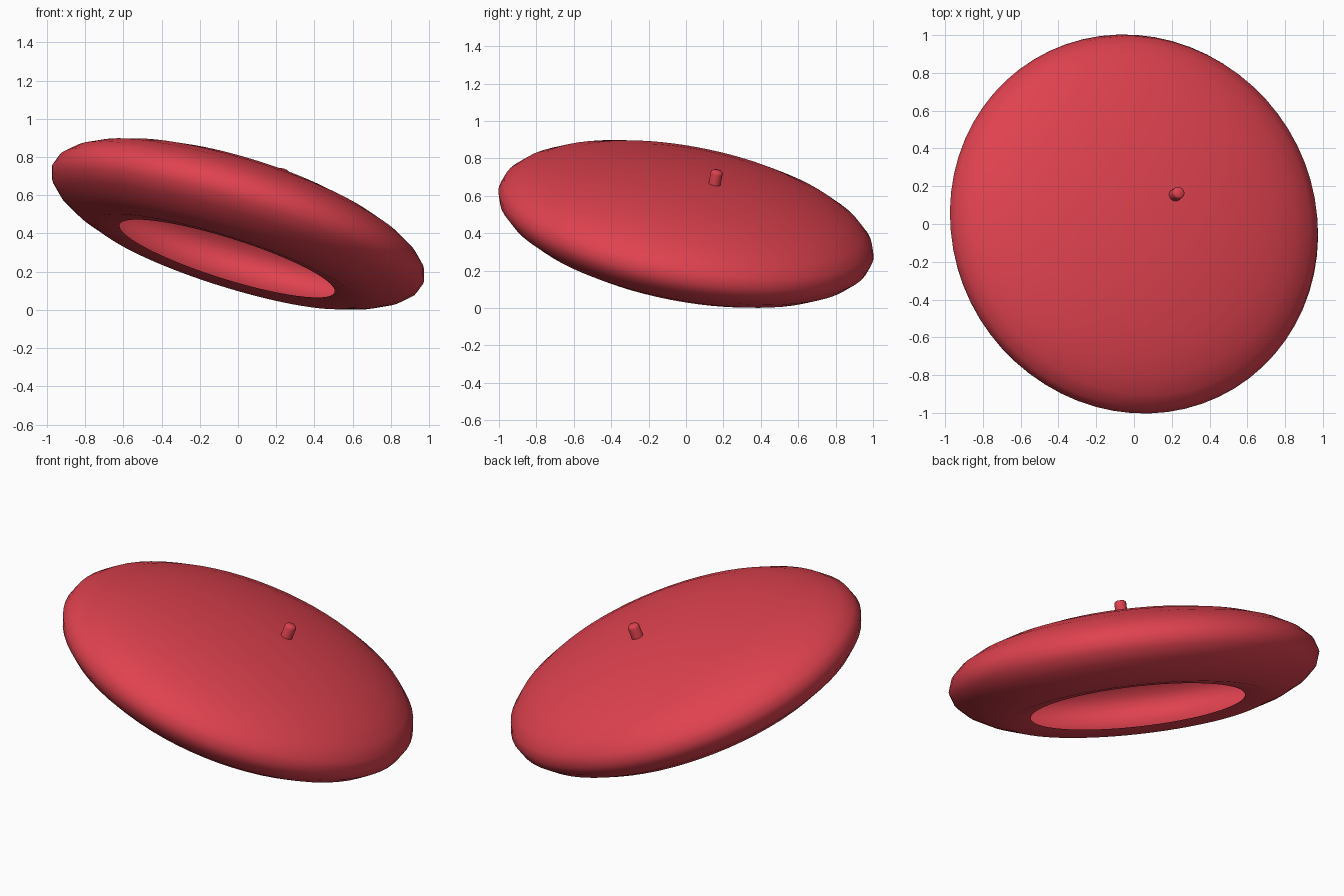
import bpy, bmesh
from math import sin, cos, pi, radians
from mathutils import Vector, Matrix

cube = bpy.data.objects.get("Cube")
if cube:
    bpy.data.objects.remove(cube, do_unlink=True)

# Single red finish
red = bpy.data.materials.new("red")
red.use_nodes = True
color = (0.74, 0.054, 0.078, 1)
red.diffuse_color = color
red.node_tree.nodes["Principled BSDF"].inputs["Base Color"].default_value = color

# The whole model leans along this axis
AXIS = Vector((0.295, 0.18, 0.938)).normalized()
TILT = AXIS.to_track_quat('Z', 'Y').to_matrix().to_4x4()
PLACE = Matrix.Translation((0, 0, 0.45)) @ TILT
RADIUS, HEIGHT = 1.02, 0.298


def lathe(name, profile, steps, matrix, angle):
    """Turn a (radius, height) profile, listed top first, around local z."""
    bm = bmesh.new()
    verts = [bm.verts.new((r, 0, z)) for r, z in profile]
    edges = [bm.edges.new(pair) for pair in zip(verts, verts[1:])]
    bmesh.ops.spin(bm, geom=verts + edges, cent=(0, 0, 0), axis=(0, 0, 1),
                   angle=2 * pi, steps=steps, use_duplicate=False)
    bmesh.ops.remove_doubles(bm, verts=bm.verts, dist=0.0005)
    bm.normal_update()
    # Make the faces look outward, judged by the topmost face
    top = max(bm.faces, key=lambda f: f.calc_center_median().z)
    if top.normal.z < 0:
        bmesh.ops.reverse_faces(bm, faces=bm.faces)
    bm.transform(matrix)
    mesh = bpy.data.meshes.new(name)
    bm.to_mesh(mesh)
    bm.free()
    mesh.materials.append(red)
    obj = bpy.data.objects.new(name, mesh)
    bpy.context.collection.objects.link(obj)
    bpy.ops.object.select_all(action='DESELECT')
    obj.select_set(True)
    bpy.context.view_layer.objects.active = obj
    bpy.ops.object.shade_smooth_by_angle(angle=radians(angle))
    return obj


# Hollow flattened shell, open underneath with a flatter lip
rings = [radians(90 - 11.25 * i) for i in range(13)]
shell = [(RADIUS * cos(a), HEIGHT * sin(a)) for a in rings]
shell.append((0.59, -0.193))
lathe("shell", shell, 64, PLACE, 60)

# Small off-centre pin standing on top, with softened edge
pin_top = Vector((0.24, 0.167, 0.737))
pin = [(0, 0), (0.024, -0.002), (0.031, -0.009), (0.033, -0.02), (0.033, -0.11)]
lathe("pin", pin, 16, Matrix.Translation(pin_top) @ TILT, 50)
